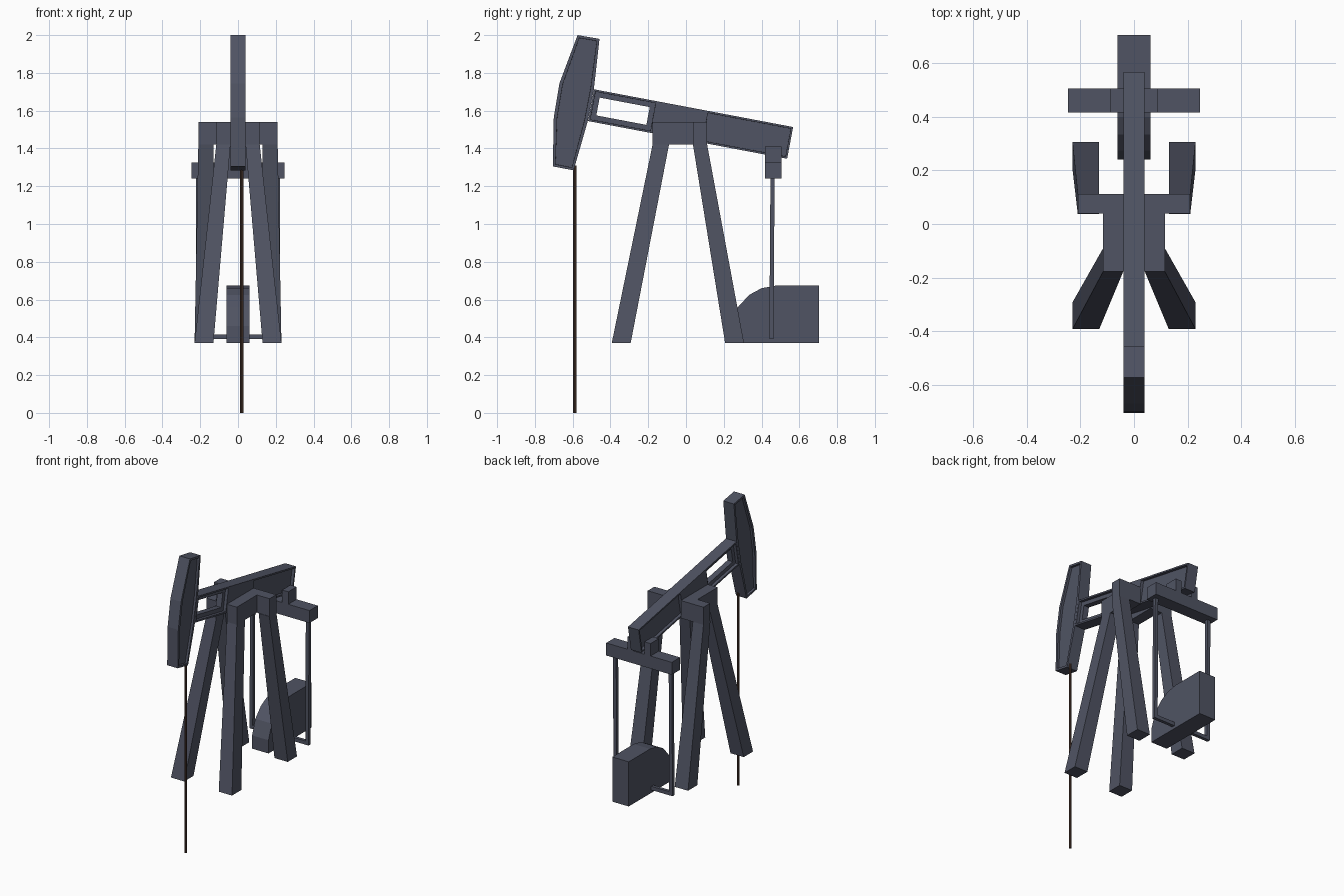
import bpy, bmesh, math
from mathutils import Vector

if "Cube" in bpy.data.objects:
    bpy.data.objects.remove(bpy.data.objects["Cube"])


def make_material(name, colour):
    m = bpy.data.materials.new(name)
    m.diffuse_color = (*colour, 1)
    m.use_nodes = True
    m.node_tree.nodes["Principled BSDF"].inputs["Base Color"].default_value = m.diffuse_color
    return m


STEEL = make_material("dark blue grey steel", (0.080, 0.088, 0.125))
BROWN = make_material("rusty brown", (0.075, 0.040, 0.028))


def finish(bm, name, mat=STEEL, mirror=False):
    bmesh.ops.recalc_face_normals(bm, faces=bm.faces)
    me = bpy.data.meshes.new(name)
    bm.to_mesh(me)
    bm.free()
    me.materials.append(mat)
    ob = bpy.data.objects.new(name, me)
    bpy.context.collection.objects.link(ob)
    if mirror:
        ob.modifiers.new("mirror", 'MIRROR').use_axis = (True, False, False)
    return ob


def loft(bottom, top):
    """Solid between two matching loops of points."""
    bm = bmesh.new()
    a = [bm.verts.new(p) for p in bottom]
    b = [bm.verts.new(p) for p in top]
    bm.faces.new(a)
    bm.faces.new(b)
    n = len(a)
    for i in range(n):
        j = (i + 1) % n
        bm.faces.new((a[i], a[j], b[j], b[i]))
    bmesh.ops.recalc_face_normals(bm, faces=bm.faces)
    return bm


def rect(x0, x1, y0, y1, z):
    return [(x0, y0, z), (x1, y0, z), (x1, y1, z), (x0, y1, z)]


def box(x0, x1, y0, y1, z0, z1):
    return loft(rect(x0, x1, y0, y1, z0), rect(x0, x1, y0, y1, z1))


def side_prism(profile, half):
    """Side profile (y, z) given a width across x."""
    return loft([(-half, y, z) for y, z in profile],
                [(half, y, z) for y, z in profile])


def recess(bm, faces, border, depth):
    """Sink a panel into each face, leaving a raised border."""
    bmesh.ops.inset_individual(bm, faces=faces, thickness=border)
    bmesh.ops.inset_individual(bm, faces=faces, thickness=0.0005, depth=-depth)


# Horse head with sunk side panels
bm = side_prism([(-0.574, 2.0), (-0.458, 1.98), (-0.488, 1.712), (-0.52, 1.545),
                 (-0.595, 1.284), (-0.705, 1.305), (-0.70, 1.565), (-0.67, 1.745)], 0.04)
recess(bm, [f for f in bm.faces if abs(f.normal.x) > 0.9], 0.018, 0.015)
finish(bm, "horse_head")

# Walking beam: three bays, the first with a window, the middle one plain
start = Vector((0, -0.487, 1.713))
along = Vector((0, 0.9825, -0.186))
down = Vector((0, -0.186, -0.9825)) * 0.171
bm = bmesh.new()
rings = []
for u in (0, 0.345, 0.605, 1.073):
    p = start + along * u
    rings.append([bm.verts.new(p + d + Vector((x, 0, 0)))
                  for x, d in ((-0.04, Vector()), (0.04, Vector()), (0.04, down), (-0.04, down))])
for a, b in zip(rings, rings[1:]):
    for i in range(4):
        j = (i + 1) % 4
        bm.faces.new((a[i], a[j], b[j], b[i]))
bm.faces.new(rings[0])
bm.faces.new(rings[-1])
bmesh.ops.recalc_face_normals(bm, faces=bm.faces)
sides = [f for f in bm.faces if abs(f.normal.x) > 0.9]
window = [f for f in sides if f.calc_center_median().y < -0.25]
end_bay = [f for f in sides if f.calc_center_median().y > 0.2]
recess(bm, window + end_bay, 0.015, 0.02)
bmesh.ops.inset_individual(bm, faces=window, thickness=0.0375)
edges = [e for f in window for e in f.edges]
bmesh.ops.delete(bm, geom=window, context='FACES_ONLY')
bmesh.ops.bridge_loops(bm, edges=edges)
finish(bm, "walking_beam")

# Support frame: stepped cap and splayed legs
cap = [(0.04, -0.177), (0.115, -0.177), (0.115, 0.04), (0.21, 0.04), (0.21, 0.112), (0.04, 0.112)]
finish(loft([(x, y, 1.42) for x, y in cap], [(x, y, 1.54) for x, y in cap]),
       "frame_cap", mirror=True)
finish(loft(rect(0.13, 0.23, -0.393, -0.293, 0.37), rect(0.04, 0.115, -0.177, -0.09, 1.42)),
       "front_legs", mirror=True)
finish(loft(rect(0.13, 0.23, 0.207, 0.307, 0.37), rect(0.13, 0.21, 0.037, 0.112, 1.42)),
       "rear_legs", mirror=True)

# Equalizer crossbar, its brackets, hanging rods and crank pins
finish(box(-0.247, 0.247, 0.417, 0.506, 1.24, 1.325), "crossbar")
finish(box(0.04, 0.087, 0.417, 0.506, 1.325, 1.41), "beam_brackets", mirror=True)
finish(loft(rect(0.198, 0.222, 0.441, 0.463, 0.39), rect(0.198, 0.222, 0.447, 0.469, 1.24)),
       "hanging_rods", mirror=True)
finish(box(0.06, 0.198, 0.441, 0.463, 0.39, 0.415), "crank_pins", mirror=True)

# Counterweight with a rounded front
finish(side_prism([(0.24, 0.37), (0.24, 0.46), (0.275, 0.56), (0.335, 0.625), (0.40, 0.66),
                   (0.475, 0.674), (0.705, 0.674), (0.705, 0.37)], 0.062), "counterweight")

# Polished rod hanging from the head
ring = [(0.019 + 0.009 * math.cos(k * math.pi / 4), -0.59 + 0.009 * math.sin(k * math.pi / 4))
        for k in range(8)]
finish(loft([(x, y, 0) for x, y in ring], [(x, y, 1.31) for x, y in ring]),
       "polished_rod", BROWN)
